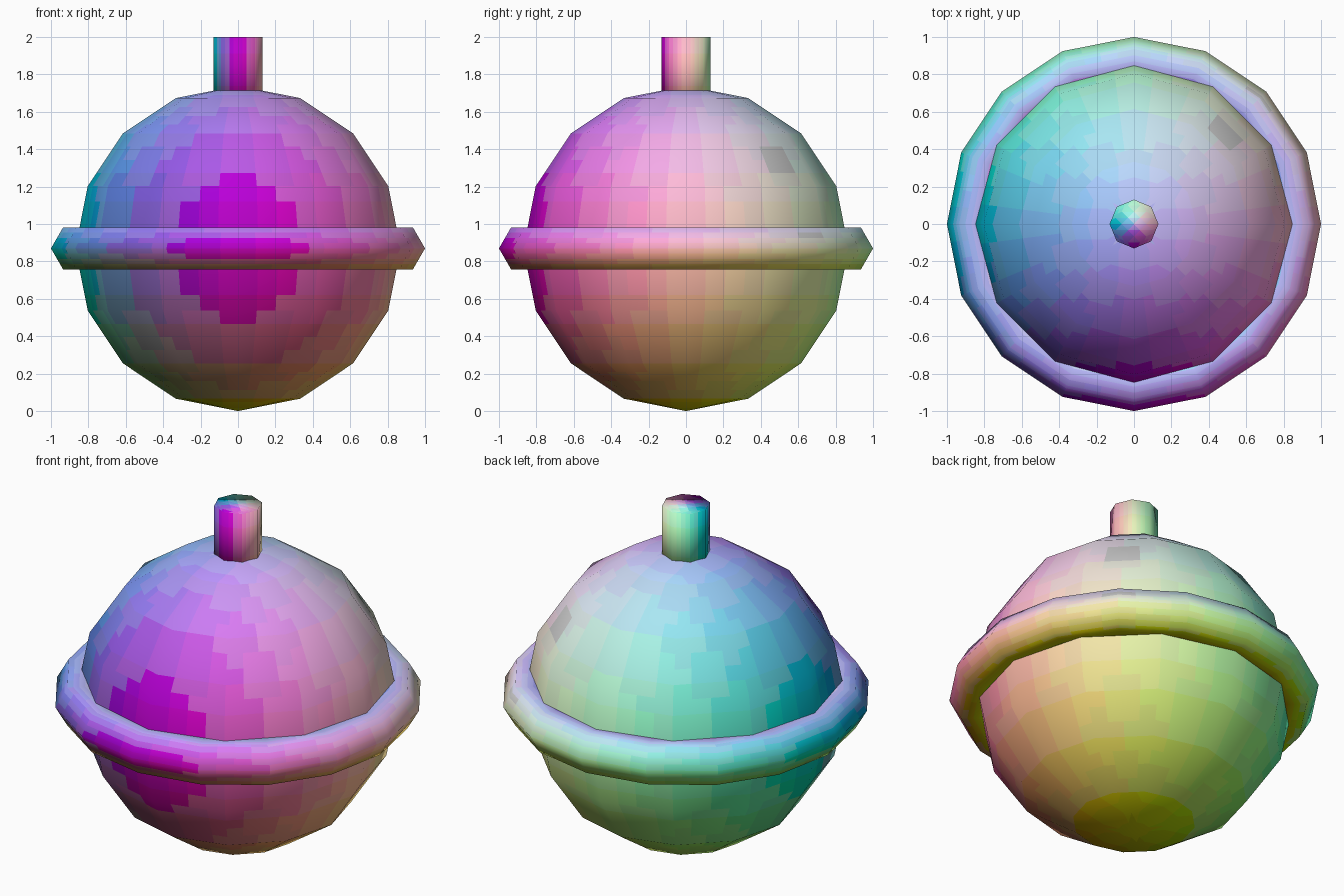
import bpy
import bmesh
from mathutils import Vector

if "Cube" in bpy.data.objects:
    bpy.data.objects.remove(bpy.data.objects["Cube"])

R = 0.8696      # ball radius, also the ring's main radius
T = 0.1304      # ring tube radius, also the stem radius
STEPS = 10      # colour levels per channel


def tint(normal):
    """Material whose colour follows the direction a face points in."""
    key = tuple(round((0.5 + 0.5 * c) * STEPS) for c in normal)
    name = "tint_%d_%d_%d" % key
    mat = bpy.data.materials.get(name)
    if mat is None:
        mat = bpy.data.materials.new(name)
        mat.diffuse_color = [k / STEPS for k in key] + [1]
        mat.use_nodes = True
        mat.node_tree.nodes["Principled BSDF"].inputs["Base Color"].default_value = mat.diffuse_color
    return mat


def finish(name, cuts=3, tilt=1.0):
    """Name the new part, keep its smooth shading, and tint it by direction."""
    ob = bpy.context.object
    ob.name = name
    me = ob.data
    bm = bmesh.new()
    bm.from_mesh(me)
    bmesh.ops.triangulate(bm, faces=[f for f in bm.faces if len(f.verts) > 4])
    bm.normal_update()
    # Store the smooth normals, then split the flat faces for a colour gradient
    smooth = bm.verts.layers.float_vector.new("smooth")
    for v in bm.verts:
        v[smooth] = v.normal
    bmesh.ops.subdivide_edges(bm, edges=bm.edges[:], cuts=cuts, use_grid_fill=True)
    normals = [v[smooth].normalized() for v in bm.verts]
    bm.verts.index_update()
    slots = {}
    for f in bm.faces:
        f.smooth = True
        n = sum((normals[v.index] for v in f.verts), Vector())
        n.z *= tilt
        mat = tint(n.normalized())
        if mat.name not in slots:
            slots[mat.name] = len(slots)
            me.materials.append(mat)
        f.material_index = slots[mat.name]
    bm.verts.layers.float_vector.remove(smooth)
    bm.to_mesh(me)
    bm.free()
    me.normals_split_custom_set_from_vertices(normals)


# Low-poly ball
bpy.ops.mesh.primitive_uv_sphere_add(segments=12, ring_count=8, radius=R,
                                     location=(0, 0, R))
finish("ball")

# Ring around the middle
bpy.ops.mesh.primitive_torus_add(major_segments=16, minor_segments=6,
                                 major_radius=R, minor_radius=T,
                                 location=(0, 0, R))
finish("ring")

# Short stem on top, sunk into the ball
stem_bottom, stem_top = 1.65, 2.0
bpy.ops.mesh.primitive_cylinder_add(vertices=8, radius=T,
                                    depth=stem_top - stem_bottom,
                                    location=(0, 0, (stem_top + stem_bottom) / 2))
finish("stem", tilt=0.4)
